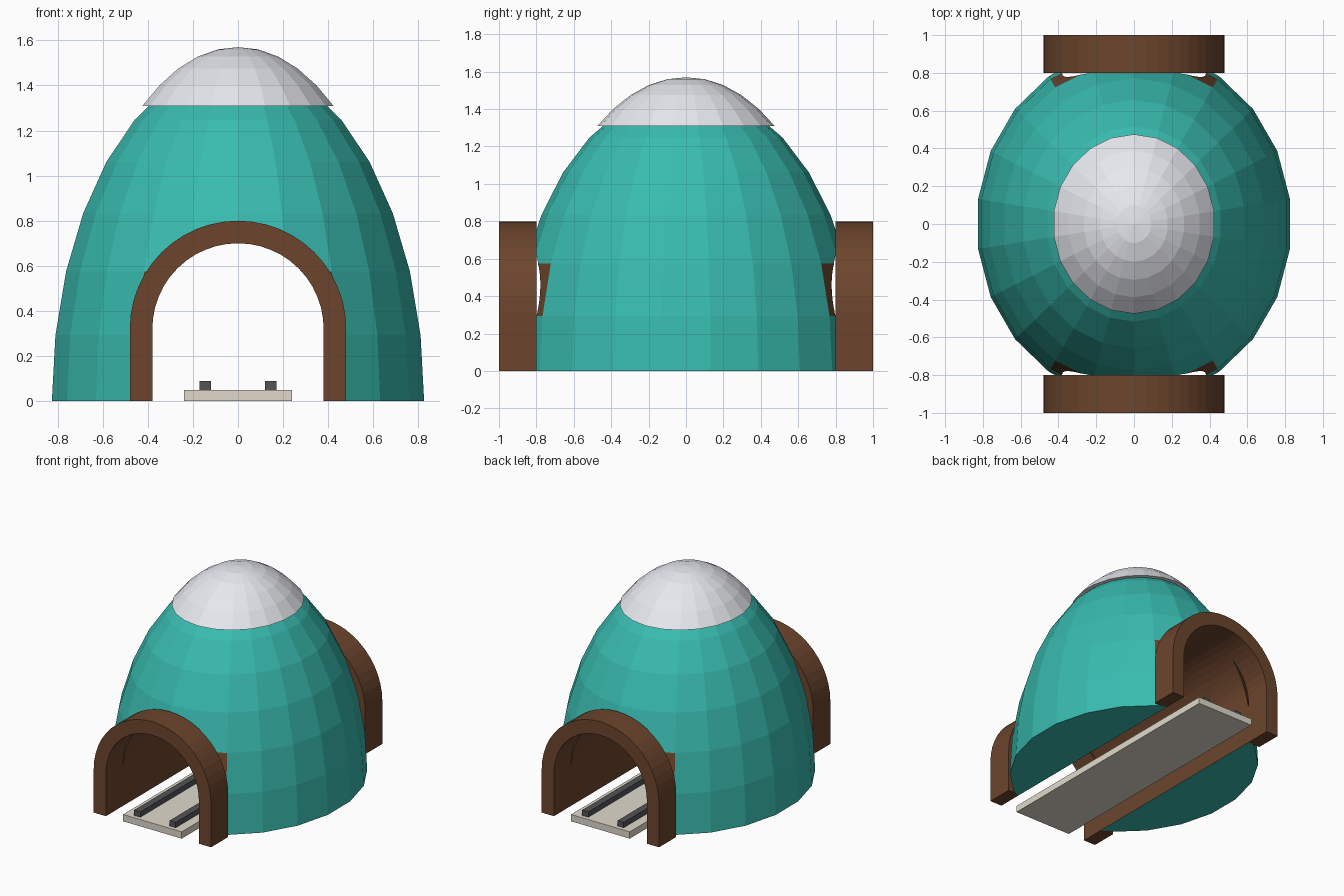
import bpy, bmesh, math

if "Cube" in bpy.data.objects:
    bpy.data.objects.remove(bpy.data.objects["Cube"])

def material(name, rgb):
    m = bpy.data.materials.new(name)
    m.diffuse_color = (*rgb, 1)
    m.use_nodes = True
    m.node_tree.nodes["Principled BSDF"].inputs["Base Color"].default_value = m.diffuse_color
    return m

TEAL = material("teal", (0.04, 0.50, 0.43))
BROWN = material("brown", (0.15, 0.06, 0.026))
SNOW = material("snow", (0.80, 0.81, 0.86))
WOOD = material("pale_wood", (0.75, 0.70, 0.60))
STEEL = material("dark_steel", (0.09, 0.09, 0.10))
SEGS = 22

def finish(name, bm, *mats):
    bmesh.ops.recalc_face_normals(bm, faces=bm.faces)
    me = bpy.data.meshes.new(name)
    bm.to_mesh(me)
    bm.free()
    ob = bpy.data.objects.new(name, me)
    bpy.context.collection.objects.link(ob)
    for m in mats:
        me.materials.append(m)
    return ob

def dome(profile, stretch):
    """Oval dome from (radius, z) rings, last ring being the apex; flat base."""
    bm = bmesh.new()
    rings = []
    for r, z in profile[:-1]:
        rings.append([bm.verts.new((r * math.cos(a), r * stretch * math.sin(a), z))
                      for a in ((i + 0.5) * math.tau / SEGS for i in range(SEGS))])
    apex = bm.verts.new((0, 0, profile[-1][1]))
    bm.faces.new(rings[0])
    for i in range(SEGS):
        j = (i + 1) % SEGS
        for lo, hi in zip(rings, rings[1:]):
            bm.faces.new((lo[i], lo[j], hi[j], hi[i]))
        bm.faces.new((rings[-1][i], rings[-1][j], apex))
    return bm

def arch(half, spring, foot, n=24):
    """Arch outline in x, z: legs with a half circle on top."""
    return ([(half, foot)]
            + [(half * math.cos(math.pi * i / n), spring + half * math.sin(math.pi * i / n))
               for i in range(n + 1)] + [(-half, foot)])

def box(name, x, y, z, mat):
    bm = bmesh.new()
    bmesh.ops.create_cube(bm, size=1)
    for v in bm.verts:
        v.co = (x[v.co.x > 0], y[v.co.y > 0], z[v.co.z > 0])
    return finish(name, bm, mat)

# Hill: half ellipsoid
steps = [math.radians(11.25 * k) for k in range(9)]
bm = dome([(0.834 * math.cos(t), 1.5 * math.sin(t)) for t in steps], 0.93 / 0.834)
# One brown facet beside each tunnel mouth
for f in bm.faces:
    c = f.calc_center_median()
    if 0.3 < c.z < 0.57 and 0.25 < abs(c.x) < 0.4:
        f.material_index = 1
hill = finish("hill", bm, TEAL, BROWN)

# Tunnel bored through the hill, with brown walls
bm = bmesh.new()
face = bm.faces.new([bm.verts.new((x, -1.2, z)) for x, z in arch(0.38, 0.32, -0.2)])
ext = bmesh.ops.extrude_face_region(bm, geom=[face])
bmesh.ops.translate(bm, vec=(0, 2.4, 0),
                    verts=[g for g in ext["geom"] if isinstance(g, bmesh.types.BMVert)])
for f in bm.faces:
    f.material_index = 0
cutter = finish("tunnel_cutter", bm, BROWN)
cutter.hide_render = True
mod = hill.modifiers.new("tunnel", "BOOLEAN")
mod.operation = "DIFFERENCE"
mod.solver = "EXACT"
mod.material_mode = "TRANSFER"
mod.object = cutter
bpy.context.view_layer.objects.active = hill
bpy.ops.object.modifier_apply(modifier="tunnel")
bpy.data.objects.remove(cutter)

# Snow cap
cap = [math.radians(56.25 + 33.75 * k / 5) for k in range(6)]
finish("snow_cap", dome([(0.772 * math.cos(t), 1.57 * math.sin(t) + 0.006 * math.cos(t)) for t in cap],
                        0.475 / 0.429), SNOW)

# Portal arches at both ends
for name, y0 in (("front_portal", -1.0), ("back_portal", 0.8)):
    bm = bmesh.new()
    loops = [[bm.verts.new((x, y, z)) for x, z in arch(h, 0.32, 0)]
             for h, y in ((0.38, y0), (0.48, y0), (0.48, y0 + 0.2), (0.38, y0 + 0.2))]
    for a, b in zip(loops, loops[1:] + loops[:1]):
        for i in range(len(a) - 1):
            bm.faces.new((a[i], a[i + 1], b[i + 1], b[i]))
    for end in (0, -1):
        bm.faces.new([l[end] for l in loops])
    finish(name, bm, BROWN)

# Track bed and rails
box("track_bed", (-0.24, 0.24), (-1, 1), (0, 0.05), WOOD)
for name, x in (("left_rail", -0.145), ("right_rail", 0.145)):
    box(name, (x - 0.025, x + 0.025), (-0.97, 0.97), (0.05, 0.09), STEEL)
